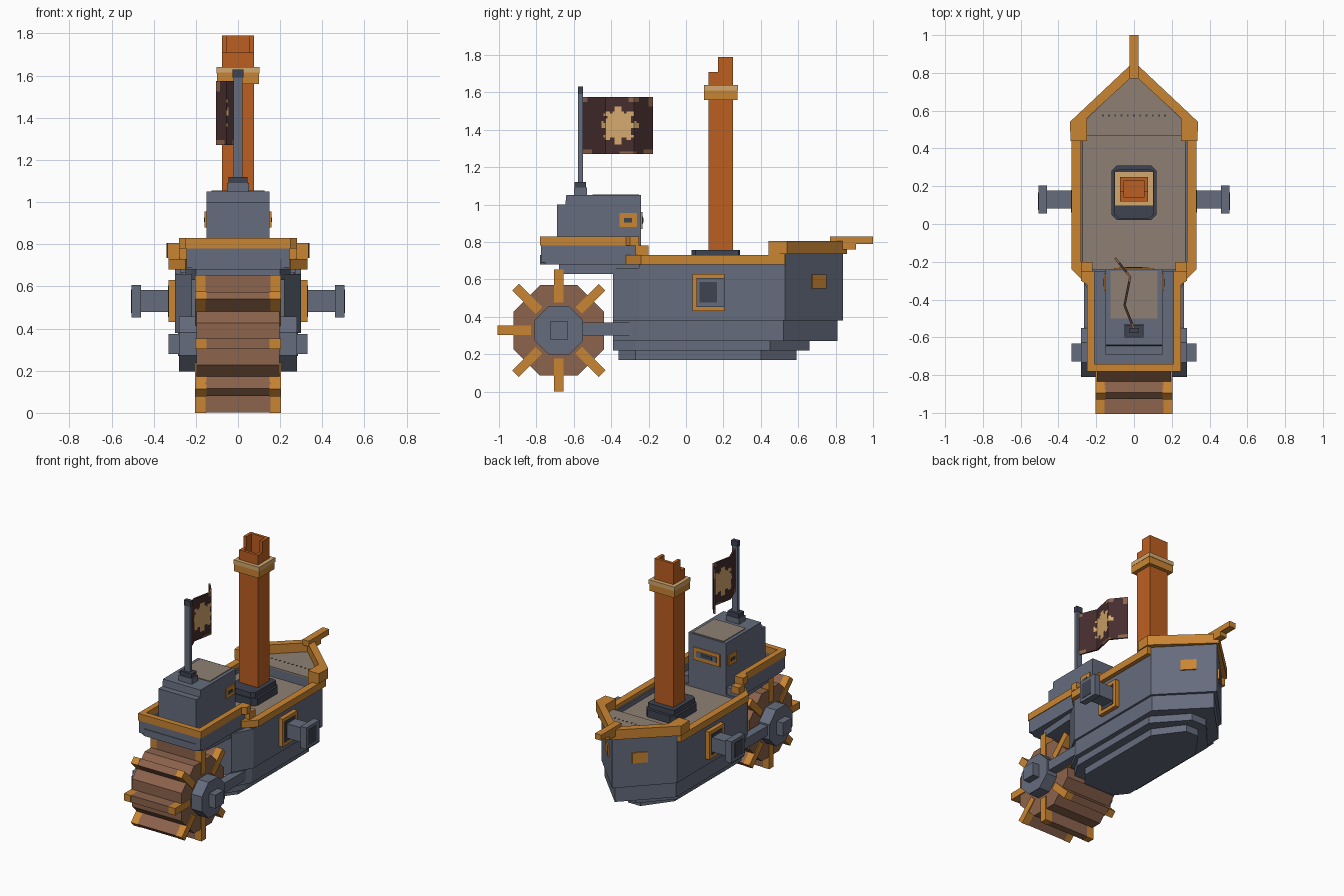
import bpy, bmesh, math
from mathutils import Matrix, Vector

if "Cube" in bpy.data.objects:
    bpy.data.objects.remove(bpy.data.objects["Cube"])


def material(name, r, g, b):
    m = bpy.data.materials.new(name)
    lin = [((c / 255 + 0.055) / 1.055) ** 2.4 for c in (r, g, b)]
    m.diffuse_color = (*lin, 1)
    m.use_nodes = True
    m.node_tree.nodes["Principled BSDF"].inputs["Base Color"].default_value = m.diffuse_color
    return m


SLATE = material("slate", 101, 108, 125)
DARK = material("dark_slate", 62, 67, 80)
ORANGE = material("ochre_trim", 202, 133, 50)
RUST = material("rust_orange", 188, 95, 33)
WOOD = material("wood_brown", 140, 99, 76)
DECK = material("deck_beige", 142, 128, 115)
TAN = material("pale_tan", 212, 168, 110)
CLOTH = material("maroon_cloth", 70, 45, 46)


def finish(name, bm, *mats):
    bmesh.ops.recalc_face_normals(bm, faces=bm.faces)
    me = bpy.data.meshes.new(name)
    bm.to_mesh(me)
    bm.free()
    for m in mats:
        me.materials.append(m)
    ob = bpy.data.objects.new(name, me)
    bpy.context.collection.objects.link(ob)
    return ob


def prism(name, pts, z0, z1, mat, mirror=False, matrix=None):
    """Extrude a plan outline from z0 to z1; mirror adds a copy across x."""
    bm = bmesh.new()
    for s in ((1, -1) if mirror else (1,)):
        f = bm.faces.new([bm.verts.new((s * x, y, z0)) for x, y in pts])
        r = bmesh.ops.extrude_face_region(bm, geom=[f])
        for v in r["geom"]:
            if isinstance(v, bmesh.types.BMVert):
                v.co.z = z1
    if matrix:
        bm.transform(matrix)
    return finish(name, bm, mat)


def box(name, x0, x1, y0, y1, z0, z1, mat, mirror=False, matrix=None):
    return prism(name, [(x0, y0), (x1, y0), (x1, y1), (x0, y1)], z0, z1, mat, mirror, matrix)


def sym(half):
    """Close a right-hand outline with its mirror image."""
    return half + [(-x, y) for x, y in reversed(half) if x > 0]


def octagon(apothem):
    r = apothem / math.cos(math.pi / 8)
    return [(r * math.cos(math.pi / 8 + i * math.pi / 4),
             r * math.sin(math.pi / 8 + i * math.pi / 4)) for i in range(8)]


# Hull: stacked stepped layers, pointed at the bow
prism("hull", sym([(.22, -.39), (.30, -.25), (.30, .53), (0, .84)]), .38, .66, SLATE)
prism("hull_lower", sym([(.21, -.39), (.285, -.25), (.285, .52), (0, .81)]), .27, .38, SLATE)
prism("hull_bilge", sym([(.18, -.39), (.25, -.27), (.25, .45), (.06, .66)]), .22, .27, SLATE)
prism("keel", sym([(.12, -.36), (.19, -.27), (.19, .40), (.05, .59)]), .17, .22, SLATE)
prism("bow_block", sym([(.30, .47), (.30, .53), (0, .84)]), .66, .735, SLATE)
prism("bulwark", [(.30, -.25), (.30, .47), (.27, .47), (.27, -.25)], .66, .70, SLATE, True)

# Decks
prism("main_deck", sym([(.26, -.25), (.28, -.22), (.28, .47)]), .66, .667, DECK)
prism("fore_deck", sym([(.28, .468), (.28, .52), (0, .80)]), .73, .74, DECK)
for i in range(11):
    x = -.165 + i * .033
    box("deck_nail", x - .005, x + .005, .57, .58, .739, .742, DARK)

# Rails
prism("main_rail", [(.25, -.32), (.33, -.24), (.33, .53), (.28, .53), (.28, -.22), (.22, -.28)],
      .68, .73, ORANGE, True)
prism("bow_rail", [(.335, .44), (.34, .54), (0, .86), (0, .79), (.25, .56), (.25, .44)],
      .735, .805, ORANGE, True)
box("bow_rail_foot", .25, .33, .44, .53, .68, .74, ORANGE, True)
box("bowsprit", -.025, .025, .77, 1.0, .79, .83, ORANGE)
box("bowsprit_bracket", -.025, .025, .82, .91, .76, .79, ORANGE)
for s in (1, -1):
    a, b = [Vector((.30 - .30 * (y - .53) / .31, y)) for y in (.67, .745)]
    n = Vector((.31, .30)).normalized() * .008
    prism("bow_patch", [(s * p.x, p.y) for p in (a, b, b + n, a + n)], .55, .625, ORANGE)

# Raised stern
prism("stern_base", sym([(.20, -.68), (.22, -.38), (.25, -.24)]), .63, .68, SLATE)
prism("stern_block", sym([(.20, -.78), (.245, -.75), (.245, -.25)]), .68, .73, SLATE)
stern_out = [(0, -.78), (.25, -.78), (.25, -.32), (.28, -.30), (.28, -.25)]
stern_in = [(.21, -.25), (.21, -.74), (0, -.74)]
prism("stern_wall", [(0, -.775), (.245, -.775), (.245, -.25)] + stern_in, .69, .785, SLATE, True)
prism("stern_rail", stern_out + stern_in, .78, .83, ORANGE, True)
box("stern_rail_step", .22, .28, -.27, -.20, .73, .78, ORANGE, True)

# Cabin with a sloped back edge, built on its side profile
side = [(-.69, .68), (-.24, .68), (-.24, 1.05), (-.64, 1.05), (-.645, 1.0), (-.69, 1.0)]
yz = Matrix(((0, 0, 1, 0), (1, 0, 0, 0), (0, 1, 0, 0), (0, 0, 0, 1)))
prism("cabin", side, -.15, .15, SLATE, matrix=yz)
box("cabin_roof_panel", -.125, .125, -.50, -.25, 1.05, 1.055, DECK)
box("side_window_frame", .15, .158, -.355, -.262, .88, .955, ORANGE, True)
box("side_window_pane", .157, .161, -.332, -.288, .905, .928, DARK, True)
box("front_window_frame", -.105, .105, -.24, -.232, .87, .96, ORANGE)
box("front_window_recess", -.08, .08, -.233, -.229, .895, .935, SLATE)
box("front_window_slit", -.045, .045, -.23, -.227, .903, .927, DARK)

# Flagpole
box("pole_foot", -.052, .052, -.60, -.53, 1.05, 1.09, SLATE)
box("pole_socket", -.045, .045, -.595, -.535, 1.085, 1.12, DARK)
box("flagpole", -.022, .022, -.577, -.552, 1.12, 1.59, SLATE)
box("pole_tip", -.025, .025, -.578, -.55, 1.59, 1.63, DARK)

# Flag: folded cloth grid, coloured by position
FOLDS = [(-.555, 0), (-.43, -.05), (-.28, -.02), (-.18, -.10)]


def fold_x(y):
    for (ya, xa), (yb, xb) in zip(FOLDS, FOLDS[1:]):
        if y <= yb + 1e-6:
            return xa + (xb - xa) * (y - ya) / (yb - ya)
    return FOLDS[-1][1]


def flag_colour(y, z):
    dy, dz = y + .36, z - 1.425
    r, a = math.hypot(dy, dz), math.atan2(dz, dy)
    tooth = abs(math.sin(a * 4)) < .75 and math.cos(a * 8) > 0 and math.cos(a * 4) ** 2 > .5
    spoke = math.cos(a * 8) > .3
    if r < .075 and not (.025 < r < .048 and spoke) or r < .1 and tooth:
        return 1
    patches = [(-.23, -.18, 1.27, 1.30), (-.20, -.18, 1.53, 1.58), (-.31, -.25, 1.555, 1.58),
               (-.555, -.51, 1.27, 1.29), (-.36, -.27, 1.27, 1.287), (-.555, -.53, 1.55, 1.58)]
    return 2 if any(p[0] < y < p[1] and p[2] < z < p[3] for p in patches) else 0


bm = bmesh.new()
NY, NZ = 30, 24
ys = [-.555 + .375 * i / NY for i in range(NY + 1)]
zs = [1.27 + .305 * j / NZ for j in range(NZ + 1)]
grid = [[bm.verts.new((fold_x(y), y, z)) for z in zs] for y in ys]
for i in range(NY):
    for j in range(NZ):
        f = bm.faces.new((grid[i][j], grid[i + 1][j], grid[i + 1][j + 1], grid[i][j + 1]))
        f.material_index = flag_colour((ys[i] + ys[i + 1]) / 2, (zs[j] + zs[j + 1]) / 2)
flag = finish("flag", bm, CLOTH, TAN, WOOD)
mod = flag.modifiers.new("thickness", "SOLIDIFY")
mod.thickness, mod.offset = .012, 0

# Chimney: stepped foot, shaft, collar and broken open top
prism("chimney_foot", sym([(.09, .02), (.12, .05), (.12, .28), (.09, .31)]), .66, .72, DARK)
prism("chimney_plinth", sym([(.08, .03), (.105, .05), (.105, .28), (.08, .29)]), .72, .757, DARK)
box("chimney_shaft", -.075, .075, .12, .25, .75, 1.64, RUST)
box("chimney_collar", -.10, .10, .095, .275, 1.56, 1.615, ORANGE)
box("chimney_collar_cap", -.102, .102, .095, .278, 1.61, 1.64, TAN)
box("chimney_front_wall", -.075, .075, .12, .14, 1.64, 1.71, RUST)
box("chimney_back_wall", -.075, .075, .23, .25, 1.64, 1.79, RUST)
box("chimney_side_low", .053, .075, .14, .17, 1.64, 1.71, RUST, True)
box("chimney_side_high", .053, .075, .17, .23, 1.64, 1.79, RUST, True)

# Side guns: port frame, barrel and muzzle
cy, cz = .12, .53
for name, x0, x1, hy, hz, mat in [
        ("gun_port_frame", .295, .33, .085, .10, ORANGE), ("gun_port", .325, .333, .06, .075, DARK),
        ("gun_barrel", .30, .465, .048, .052, SLATE), ("gun_muzzle", .46, .505, .075, .077, SLATE),
        ("gun_bore", .504, .508, .047, .055, DARK)]:
    off = .01 if "barrel" in name or "muzzle" in name else 0
    box(name, x0, x1, cy + off - hy, cy + off + hy, cz - hz, cz + hz, mat, True)

# Paddle wheel on an axle along x
axle = Matrix.Translation((0, -.68, .327)) @ yz
prism("wheel_drum", octagon(.242), -.197, .197, WOOD, matrix=axle)
for s in (1, -1):
    prism("wheel_hub", octagon(.13), s * .19, s * .28, SLATE, matrix=axle)
    box("hub_cap", -.048, .048, -.048, .048, s * .27, s * .33, SLATE, matrix=axle)
box("wheel_arm", .205, .265, -.68, -.25, .30, .37, SLATE, True)
for i in range(8):
    turn = axle @ Matrix.Rotation(i * math.pi / 4, 4, "Z")
    box("paddle", .15, .325, -.025, .025, -.155, .155, WOOD, matrix=turn)
    for s in (1, -1):
        box("paddle_end", .15, .327, -.025, .025, s * .15, s * .203, ORANGE, matrix=turn)
